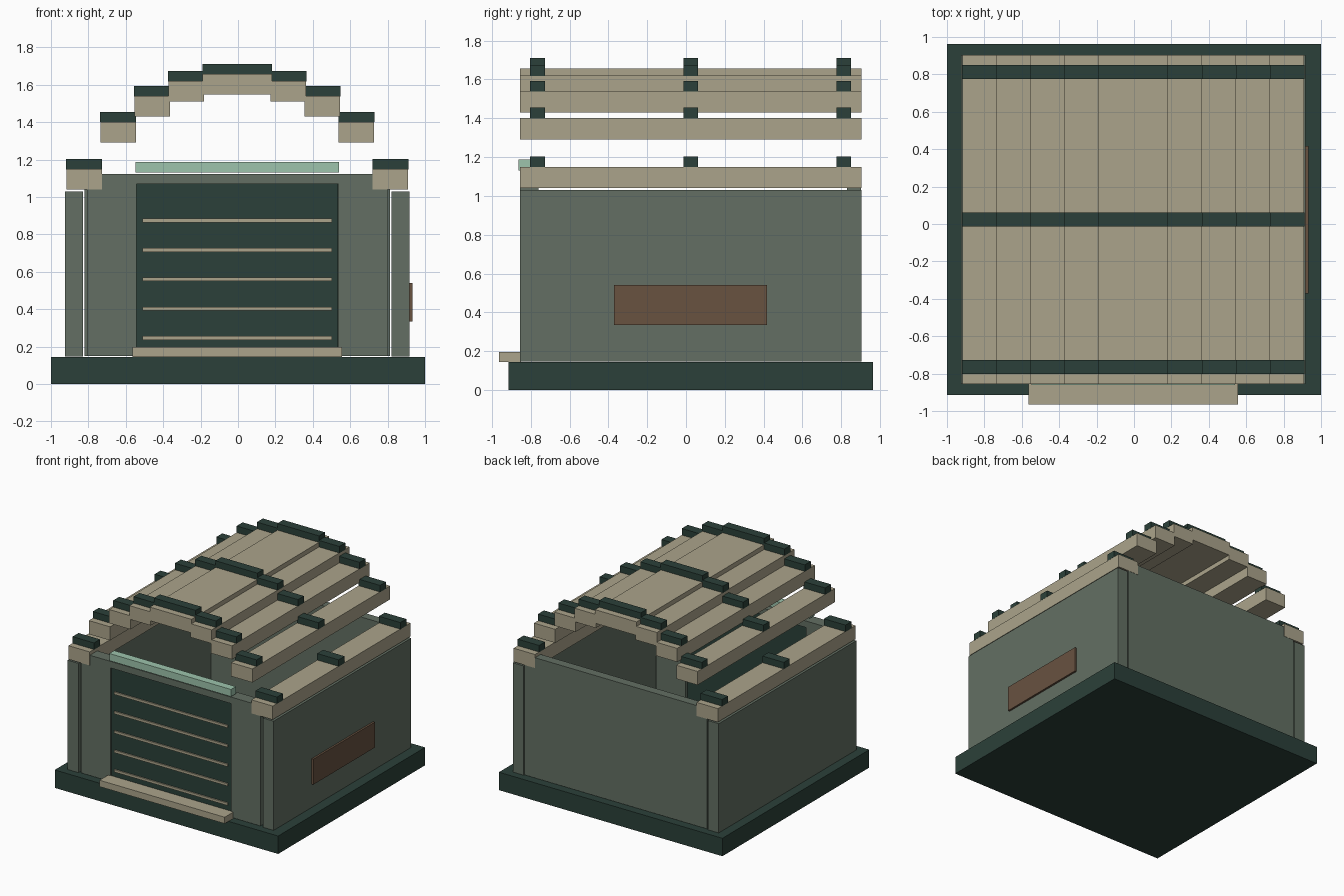
import bpy
import bmesh
from mathutils import Matrix, Vector

cube = bpy.data.objects.get("Cube")
if cube:
    bpy.data.objects.remove(cube, do_unlink=True)


def material(name, rgb):
    mat = bpy.data.materials.new(name)
    mat.use_nodes = True
    mat.diffuse_color = (*rgb, 1)
    mat.node_tree.nodes["Principled BSDF"].inputs["Base Color"].default_value = (*rgb, 1)
    return mat


dark_green = material("dark green", (0.024, 0.051, 0.041))
wall_green = material("grey green", (0.125, 0.159, 0.125))
tan = material("tan", (0.407, 0.371, 0.258))
mint = material("mint", (0.337, 0.552, 0.413))
rust = material("rust brown", (0.138, 0.084, 0.051))


def box(name, mat, xs, ys, zs):
    """Box spanning the given (min, max) pair on each axis."""
    lo, hi = (Vector(c) for c in zip(xs, ys, zs))
    bm = bmesh.new()
    bmesh.ops.create_cube(
        bm, size=1,
        matrix=Matrix.Translation((lo + hi) / 2) @ Matrix.Diagonal((*(hi - lo), 1)))
    mesh = bpy.data.meshes.new(name)
    bm.to_mesh(mesh)
    bm.free()
    mesh.materials.append(mat)
    obj = bpy.data.objects.new(name, mesh)
    bpy.context.collection.objects.link(obj)
    return obj


MID = -0.004            # centre line of the building on the base
FRONT, BACK = -0.856, 0.904
FLOOR = 0.15


def mirrored(name, mat, inner, outer, ys, zs):
    """The same box on both sides of the centre line."""
    box("left_" + name, mat, (MID + inner, MID + outer), ys, zs)
    box("right_" + name, mat, (MID - outer, MID - inner), ys, zs)


# Base slab and door step
box("base", dark_green, (-1, 1), (-0.915, 0.963), (0, 0.145))
box("door_step", tan, (MID - 0.56, MID + 0.56), (-0.964, -0.85), (0.145, 0.197))

# Walls, with narrow open joints at the corners
mirrored("side_wall", wall_green, 0.825, 0.922, (FRONT, BACK), (0.146, 1.03))
front_y = (FRONT + 0.001, -0.76)
mirrored("front_wall", wall_green, 0.54, 0.803, front_y, (FLOOR, 1.123))
box("door_lintel", wall_green, (MID - 0.54, MID + 0.54), front_y, (1.07, 1.123))
box("back_wall", wall_green, (MID - 0.817, MID + 0.817), (0.83, BACK - 0.002), (FLOOR, 1.123))

# Door with raised slats
box("door", dark_green, (MID - 0.538, MID + 0.538), (-0.845, -0.78), (FLOOR, 1.069))
for i in range(5):
    z = 0.246 + i * 0.157
    box(f"door_slat_{i + 1}", tan, (MID - 0.507, MID + 0.507),
        (-0.855, -0.84), (z - 0.01, z + 0.01))

# Header strip above the door and plaque on the left wall
box("header_strip", mint, (MID - 0.545, MID + 0.545), (-0.862, -0.8), (1.13, 1.188))
box("wall_plaque", rust, (0.915, 0.934), (-0.371, 0.417), (0.335, 0.541))

# Stepped arch of roof planks, each crossed by three battens
PITCH, HALF = 0.182, 0.095
for i, top in enumerate((1.657, 1.62, 1.54, 1.402, 1.15)):
    x = (i + 0.5) * PITCH
    mirrored(f"roof_plank_{i + 1}", tan, x - HALF, x + HALF,
             (FRONT, BACK), (top - 0.11, top))
    for j, y in enumerate((-0.765, 0.024, 0.813)):
        mirrored(f"roof_batten_{i + 1}_{j + 1}", dark_green, x - HALF - 0.001,
                 x + HALF + 0.001, (y - 0.038, y + 0.038), (top - 0.002, top + 0.053))
